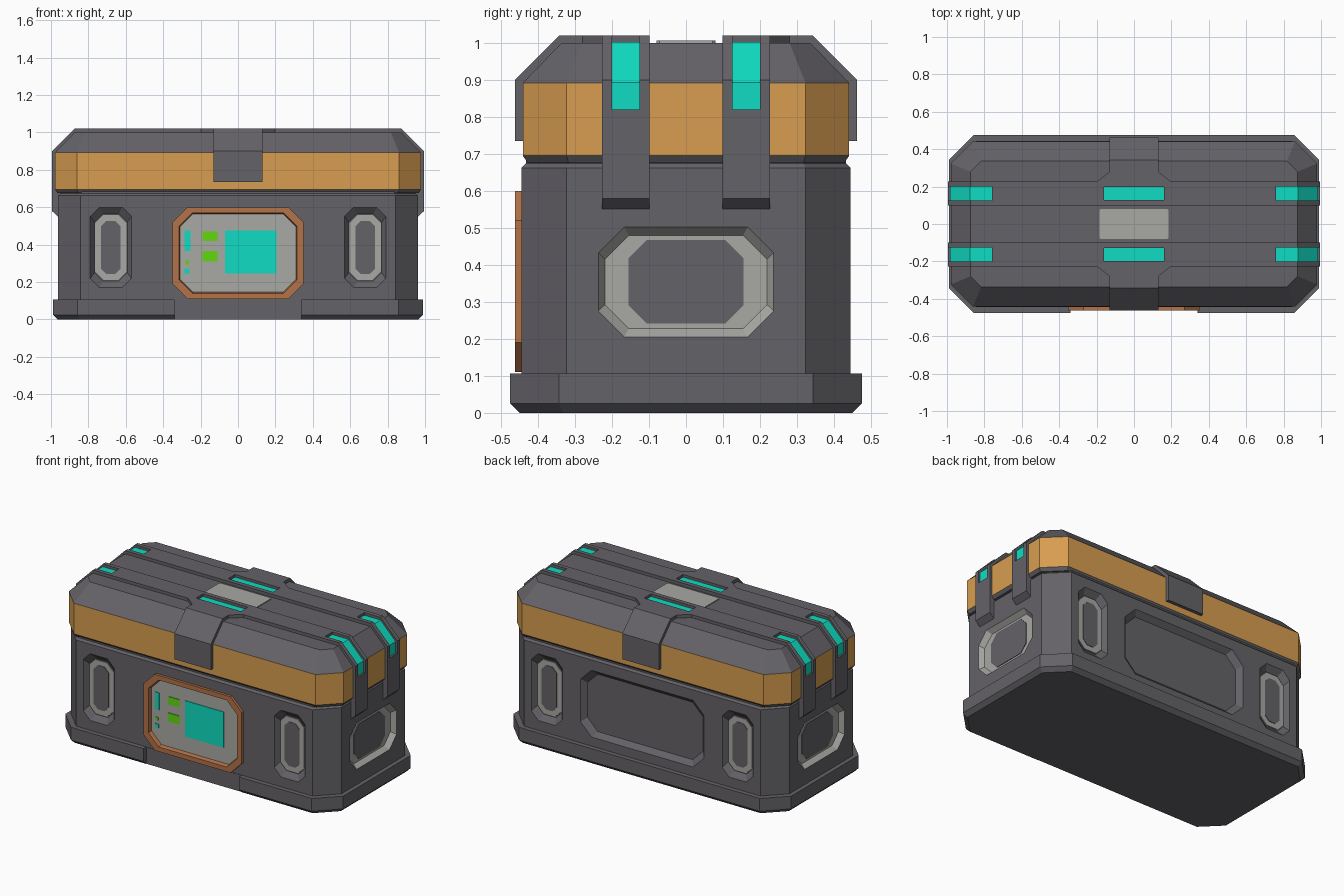
import bpy, bmesh

if "Cube" in bpy.data.objects:
    bpy.data.objects.remove(bpy.data.objects["Cube"])


def srgb(r, g, b):
    return tuple(((c / 255 + 0.055) / 1.055) ** 2.4 for c in (r, g, b)) + (1.0,)


def material(name, rgb):
    m = bpy.data.materials.new(name)
    m.diffuse_color = srgb(*rgb)
    m.use_nodes = True
    m.node_tree.nodes["Principled BSDF"].inputs["Base Color"].default_value = m.diffuse_color
    return m


DARK = material("dark grey", (100, 98, 103))
GOLD = material("amber", (215, 157, 80))
TEAL = material("teal", (16, 220, 194))
LIGHT = material("light grey", (168, 168, 164))
COPPER = material("copper", (178, 114, 72))
GREEN = material("green", (98, 215, 16))

# Maps (across, up, outward) to world for each side of the crate
SIDES = {
    "front": lambda u, v, d: (u, -d, v),
    "back": lambda u, v, d: (-u, d, v),
    "right": lambda u, v, d: (d, u, v),
    "left": lambda u, v, d: (-d, -u, v),
    "top": lambda u, v, d: (u, v, d),
}


def octo(side, cu, cv, hu, hv, cut, d):
    pts = [(hu, cut - hv), (hu, hv - cut), (hu - cut, hv), (cut - hu, hv),
           (-hu, hv - cut), (-hu, cut - hv), (cut - hu, -hv), (hu - cut, -hv)]
    return [SIDES[side](cu + u, cv + v, d) for u, v in pts]


def rect(side, cu, cv, hu, hv, d):
    return [SIDES[side](cu + u, cv + v, d)
            for u, v in ((-hu, -hv), (hu, -hv), (hu, hv), (-hu, hv))]


def loft(bm, rings, mi=0, caps=True):
    loops = [[bm.verts.new(p) for p in r] for r in rings]
    faces = []
    for a, b in zip(loops, loops[1:]):
        for i in range(len(a)):
            j = (i + 1) % len(a)
            faces.append(bm.faces.new((a[i], a[j], b[j], b[i])))
    if caps:
        faces += [bm.faces.new(loops[0]), bm.faces.new(loops[-1])]
    for f in faces:
        f.material_index = mi


def finish(name, bm, *mats):
    bmesh.ops.recalc_face_normals(bm, faces=bm.faces)
    me = bpy.data.meshes.new(name)
    bm.to_mesh(me)
    bm.free()
    for m in mats:
        me.materials.append(m)
    ob = bpy.data.objects.new(name, me)
    bpy.context.scene.collection.objects.link(ob)
    return ob


def solid(name, mat, *ring_sets, caps=True):
    bm = bmesh.new()
    for rings in ring_sets:
        loft(bm, rings, 0, caps)
    return finish(name, bm, mat)


def cut(ob, cutter):
    cutter.hide_render = True
    cutter.display_type = 'WIRE'
    mod = ob.modifiers.new("cut", 'BOOLEAN')
    mod.operation = 'DIFFERENCE'
    mod.solver = 'EXACT'
    mod.object = cutter


def shell(hx, hy, c, layers):
    """Stacked octagons, each evenly inset: layers of (inset, z)."""
    return [octo("top", 0, 0, hx - i, hy - i, c - i * 0.586, z) for i, z in layers]


def pocket(bm, side, cu, cv, hu, hv, c, d, depth, wu, wv, mi=0):
    """Sloped pocket cutter, continued a little past the surface."""
    e = 0.01
    k = e / depth
    loft(bm, [octo(side, cu, cv, hu + wu * k, hv + wv * k, c, d + e),
              octo(side, cu, cv, hu - wu, hv - wv, c * 0.9, d - depth)], mi)


BX, BY, DEPTH = 0.963, 0.445, 0.03

# Base plinth with a notch under the control panel
base = solid("base_plinth", DARK,
             shell(0.99, 0.475, 0.132, [(0.025, 0), (0, 0.025), (0, 0.107)]))
notch = solid("base_notch_cutter", DARK,
              [rect("top", 0, -0.548, 0.34, 0.1, z) for z in (-0.1, 0.2)])
cut(base, notch)

# Main body with pockets
bm = bmesh.new()
loft(bm, shell(BX, BY, 0.122, [(0, 0.05), (0, 0.662), (0.012, 0.674), (0.012, 0.69)]))
body = finish("body", bm, DARK, LIGHT)

bm = bmesh.new()
for side in ("front", "back"):
    for u in (-0.68, 0.68):
        pocket(bm, side, u, 0.385, 0.11, 0.215, 0.05, BY, DEPTH, 0.022, 0.035)
for side in ("left", "right"):
    pocket(bm, side, 0, 0.354, 0.237, 0.149, 0.072, BX, DEPTH, 0.018, 0.023, 1)
pocket(bm, "back", 0, 0.38, 0.44, 0.215, 0.08, BY, DEPTH, 0.03, 0.03)
pocket(bm, "front", 0, 0.355, 0.32, 0.22, 0.07, BY, 0.025, 0.0, 0.0)
cut(body, finish("body_pocket_cutter", bm, DARK, LIGHT))

# Window rings and their dark centres
for side in ("front", "back"):
    for u in (-0.68, 0.68):
        f = BY - DEPTH
        solid(f"{side}_window_ring", LIGHT,
              [octo(side, u, 0.385, 0.085, 0.173, 0.045, d) for d in (f - 0.002, f + 0.004)])
        solid(f"{side}_window_centre", DARK,
              [octo(side, u, 0.385, 0.053, 0.142, 0.03, d) for d in (f, f + 0.007)])
for side in ("left", "right"):
    f = BX - DEPTH
    solid(f"{side}_window_centre", DARK,
          [octo(side, 0, 0.354, 0.156, 0.113, 0.05, d) for d in (f - 0.002, f + 0.004)])

# Control panel
Z = 0.355
solid("panel_frame", COPPER, [
    octo("front", 0, Z, 0.35, 0.245, 0.08, 0.43),
    octo("front", 0, Z, 0.35, 0.245, 0.08, 0.462),
    octo("front", 0, Z, 0.315, 0.215, 0.072, 0.462),
    octo("front", 0, Z, 0.308, 0.208, 0.068, 0.43)], caps=False)
solid("panel_plate", LIGHT,
      [octo("front", 0, Z, 0.315, 0.215, 0.07, d) for d in (0.415, 0.436)])


def display(name, mat, u0, u1, v0, v1):
    solid(name, mat, [rect("front", (u0 + u1) / 2, (v0 + v1) / 2, (u1 - u0) / 2,
                           (v1 - v0) / 2, d) for d in (0.434, 0.440)])


display("panel_screen", TEAL, -0.07, 0.205, 0.245, 0.475)
display("panel_gauge", TEAL, -0.285, -0.255, 0.365, 0.475)
display("panel_teal_light", TEAL, -0.285, -0.258, 0.247, 0.272)
display("panel_green_light", GREEN, -0.281, -0.261, 0.295, 0.315)
display("upper_button", GREEN, -0.19, -0.11, 0.42, 0.47)
display("lower_button", GREEN, -0.19, -0.11, 0.31, 0.365)

# Lid: lower lip, amber band, bevelled top
LX, LY = 0.979, 0.441
solid("lid_lip", DARK, shell(LX, LY, 0.118, [(0.014, 0.675), (0, 0.695)]))
solid("lid_band", GOLD, shell(LX, LY, 0.118, [(0, 0.695), (0, 0.892)]))
solid("lid_top", DARK, shell(LX, LY, 0.118, [(0, 0.892), (0.105, 1.0)]))
solid("lid_badge_plate", LIGHT,
      [octo("top", 0, 0, 0.185, 0.08, 0.008, z) for z in (0.995, 1.006)])

# Straps over the lid with slots and teal strips
half = [(0.95, 0.545), (0.957, 0.545), (0.995, 0.58), (0.995, 0.9), (0.875, 1.02)]
inner = [(0.85, 0.98), (0.95, 0.88)]
profile = (half + [(-x, z) for x, z in reversed(half)]
           + [(-x, z) for x, z in reversed(inner)] + inner)
slot = [(0.76, 1.05), (0.9, 1.05), (1.05, 0.9), (1.05, 0.82),
        (0.97, 0.82), (0.97, 0.885), (0.866, 0.99), (0.76, 0.99)]
strip = [(0.76, 1.003), (0.876, 1.003), (0.983, 0.893), (0.983, 0.82),
         (0.975, 0.82), (0.975, 0.888), (0.868, 0.995), (0.76, 0.995)]


def along_y(pts, y, hw, sx=1):
    return [[(sx * x, yy, z) for x, z in pts] for yy in (y - hw, y + hw)]


for label, y in (("front", -0.163), ("back", 0.163)):
    strap = solid(f"{label}_strap", DARK, along_y(profile, y, 0.064))
    mid = [(-0.16, 0.97), (0.16, 0.97), (0.16, 1.05), (-0.16, 1.05)]
    cut(strap, solid(f"{label}_strap_slot_cutter", DARK, along_y(slot, y, 0.037),
                     along_y(slot, y, 0.037, -1), along_y(mid, y, 0.035)))
    centre = [(-0.16, 0.995), (0.16, 0.995), (0.16, 1.003), (-0.16, 1.003)]
    solid(f"{label}_strap_lights", TEAL, along_y(strip, y, 0.037),
          along_y(strip, y, 0.037, -1), along_y(centre, y, 0.035))

# Clasps on front and back, flaring into the straps
clasp = [(0.43, 0.735), (0.462, 0.735), (0.462, 0.9), (0.343, 1.02),
         (0.28, 1.02), (0.28, 0.98), (0.33, 0.98), (0.43, 0.88)]
flare = [(-0.13, 0.28), (0.13, 0.28), (0.2, 0.225), (-0.2, 0.225)]
for label, s in (("front", -1), ("back", 1)):
    solid(f"{label}_clasp", DARK,
          [[(x, s * y, z) for y, z in clasp] for x in (-0.13, 0.13)])
    solid(f"{label}_clasp_flare", DARK,
          [[(x, s * y, z) for x, y in flare] for z in (0.98, 1.02)])
